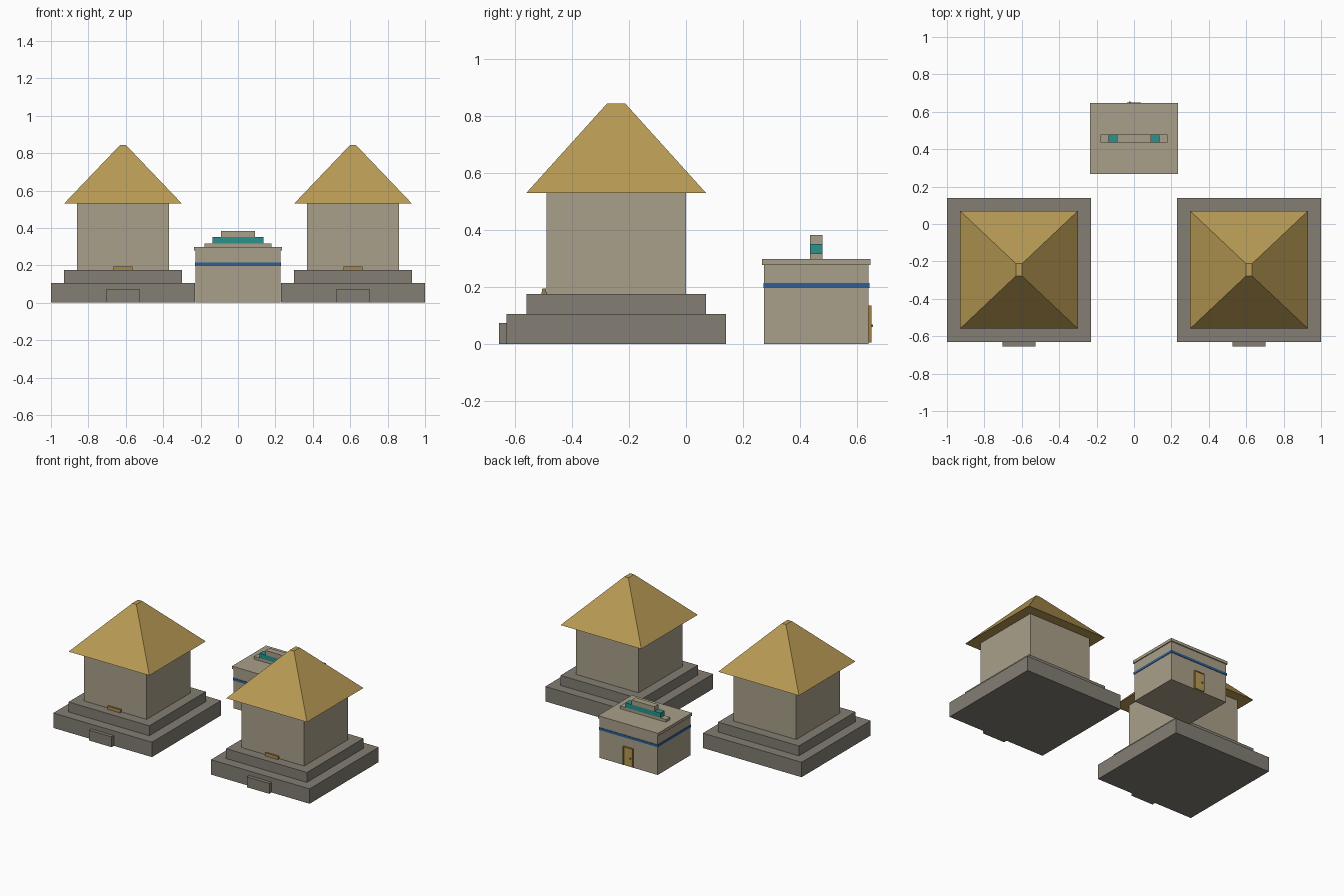
import bpy
import bmesh

cube = bpy.data.objects.get("Cube")
if cube:
    bpy.data.objects.remove(cube, do_unlink=True)


def srgb_to_linear(value):
    value /= 255
    return value / 12.92 if value <= 0.04045 else ((value + 0.055) / 1.055) ** 2.4


def make_material(name, red, green, blue):
    colour = [srgb_to_linear(c) for c in (red, green, blue)] + [1.0]
    material = bpy.data.materials.new(name)
    material.use_nodes = True
    material.diffuse_color = colour
    shader = next(n for n in material.node_tree.nodes if n.type == 'BSDF_PRINCIPLED')
    shader.inputs["Base Color"].default_value = colour
    return material


sandstone = make_material("sandstone", 170, 160, 138)
grey_stone = make_material("grey stone", 131, 126, 116)
thatch = make_material("golden thatch", 184, 154, 84)
wood = make_material("ochre wood", 160, 128, 66)
teal = make_material("teal paint", 44, 145, 140)
blue_paint = make_material("blue paint", 44, 95, 148)


def add_block(name, material, centre, size, bottom, top, top_size=None):
    """Flat-sided block, optionally tapering to a smaller top."""
    bm = bmesh.new()
    bmesh.ops.create_cube(bm, size=1)
    for vert in bm.verts:
        upper = vert.co.z > 0
        width, depth = top_size if upper and top_size else size
        vert.co.x = centre[0] + vert.co.x * width
        vert.co.y = centre[1] + vert.co.y * depth
        vert.co.z = top if upper else bottom
    mesh = bpy.data.meshes.new(name)
    bm.to_mesh(mesh)
    bm.free()
    mesh.materials.append(material)
    obj = bpy.data.objects.new(name, mesh)
    bpy.context.collection.objects.link(obj)
    return obj


# Twin huts on stepped plinths
HUT_Y = -0.245
for side, x in (("right", -0.615), ("left", 0.615)):
    middle = (x, HUT_Y)
    add_block(f"{side}_lower_plinth", grey_stone, middle, (0.77, 0.77), 0, 0.105)
    add_block(f"{side}_upper_plinth", grey_stone, middle, (0.63, 0.63), 0.105, 0.175)
    add_block(f"{side}_walls", sandstone, middle, (0.49, 0.49), 0.175, 0.53)
    add_block(f"{side}_roof", thatch, middle, (0.63, 0.63), 0.53, 0.843, (0.032, 0.065))
    add_block(f"{side}_front_step", grey_stone, (x, -0.642), (0.175, 0.026), 0, 0.073)
    add_block(f"{side}_threshold", wood, (x, -0.498), (0.1, 0.018), 0.175, 0.195, (0.1, 0.012))

# Small shrine: walls, painted band and roof slab
SHRINE = (0, 0.457)
add_block("shrine_walls", sandstone, SHRINE, (0.455, 0.366), 0, 0.278)
add_block("shrine_band", blue_paint, SHRINE, (0.461, 0.372), 0.197, 0.214)
add_block("shrine_roof_slab", sandstone, SHRINE, (0.468, 0.38), 0.278, 0.298)

# Stepped crest on the shrine roof
for name, material, length, bottom, top in (
        ("crest_base", sandstone, 0.36, 0.298, 0.317),
        ("crest_middle", teal, 0.274, 0.317, 0.351),
        ("crest_top", sandstone, 0.18, 0.351, 0.383)):
    add_block(name, material, (0, SHRINE[1]), (length, 0.045), bottom, top)

# Back door with frame and knob
add_block("door_panel", thatch, (0, 0.643), (0.064, 0.009), 0.005, 0.128)
for name, x in (("right", -0.035), ("left", 0.035)):
    add_block(f"door_{name}_jamb", wood, (x, 0.645), (0.007, 0.011), 0.005, 0.128)
add_block("door_lintel", wood, (0, 0.645), (0.077, 0.011), 0.128, 0.135)
add_block("door_knob", wood, (-0.022, 0.651), (0.008, 0.008), 0.06, 0.068)
